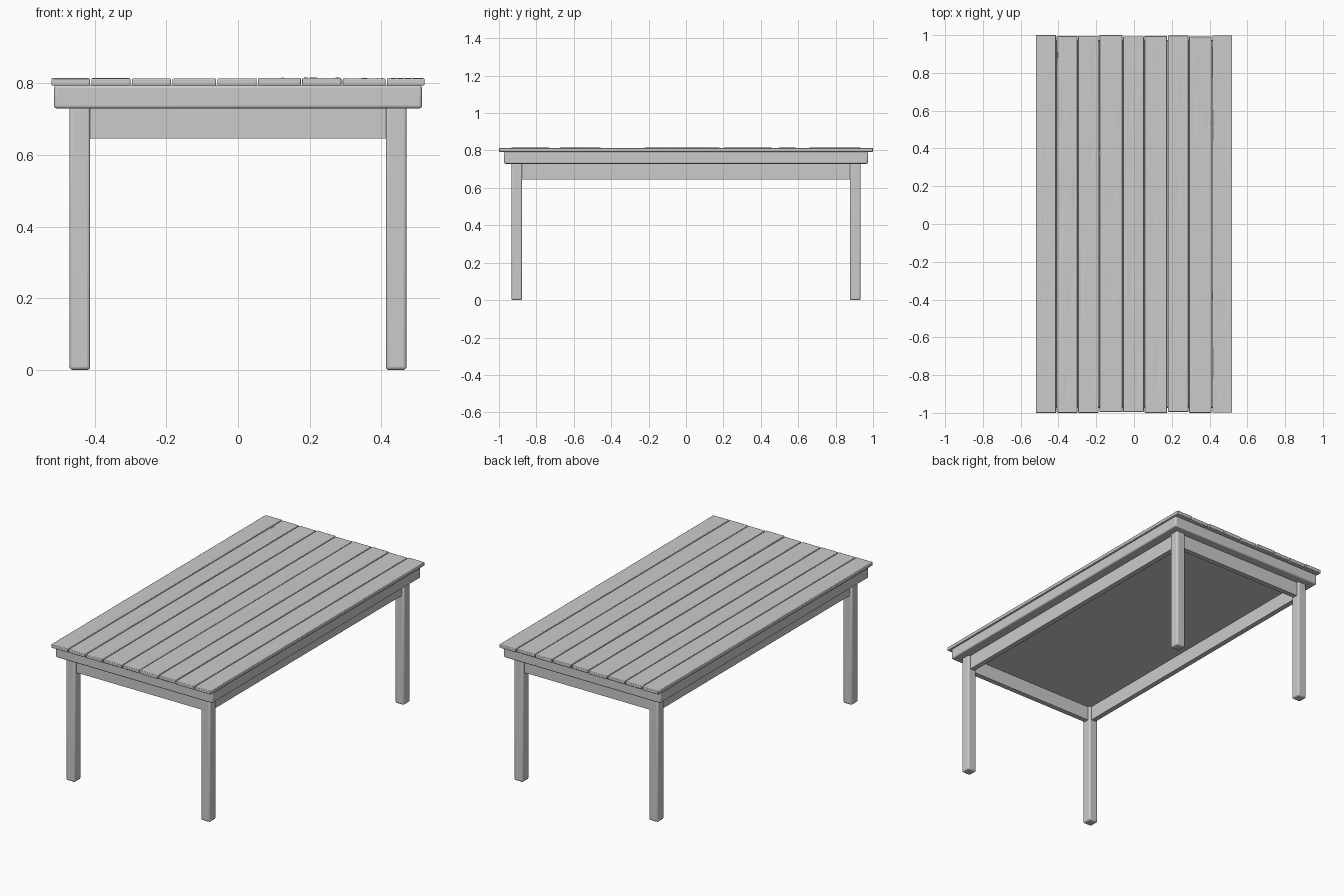
import bpy, bmesh, random
from mathutils import noise, Vector

if "Cube" in bpy.data.objects:
    bpy.data.objects.remove(bpy.data.objects["Cube"])

random.seed(7)


def finish(bm, name, bevel=0.0, segments=2):
    bmesh.ops.recalc_face_normals(bm, faces=bm.faces)
    mesh = bpy.data.meshes.new(name)
    bm.to_mesh(mesh)
    bm.free()
    ob = bpy.data.objects.new(name, mesh)
    bpy.context.collection.objects.link(ob)
    if bevel:
        mod = ob.modifiers.new("soft_edges", 'BEVEL')
        mod.width = bevel
        mod.segments = segments
        mod.limit_method = 'ANGLE'
        mod.angle_limit = 1.0
    bpy.ops.object.select_all(action='DESELECT')
    bpy.context.view_layer.objects.active = ob
    ob.select_set(True)
    bpy.ops.object.shade_smooth_by_angle(angle=0.6)
    return ob


def box(name, lo, hi, bevel=0.0, segments=2):
    bm = bmesh.new()
    bmesh.ops.create_cube(bm, size=1)
    for v in bm.verts:
        v.co = Vector([lo[i] + (v.co[i] + 0.5) * (hi[i] - lo[i]) for i in range(3)])
    return finish(bm, name, bevel, segments)


def plank(name, x0, x1, y0, y1, z0, z1, seed):
    # Worn board: fine grid on top with shallow lengthwise cracks
    bm = bmesh.new()
    bmesh.ops.create_grid(bm, x_segments=16, y_segments=90, size=0.5)
    for v in bm.verts:
        x = x0 + (v.co.x + 0.5) * (x1 - x0)
        y = y0 + (v.co.y + 0.5) * (y1 - y0)
        border = max(abs(v.co.x), abs(v.co.y)) > 0.47
        n = noise.noise(Vector((x * 45, y * 4, seed * 5.3)))
        dip = 0 if border else 0.006 * max(0, n - 0.35) + 0.0006 * n
        v.co = (x, y, z1 - dip)
    rim = [e for e in bm.edges if e.is_boundary]
    new = bmesh.ops.extrude_edge_only(bm, edges=rim)["geom"]
    for v in new:
        if isinstance(v, bmesh.types.BMVert):
            v.co.z = z0
    bottom = [e for e in bm.edges if e.is_boundary]
    bmesh.ops.edgeloop_fill(bm, edges=bottom)
    return finish(bm, name, 0.003, 2)


# Table top boards, running front to back
seams = [-0.522, -0.411, -0.298, -0.185, -0.059, 0.054, 0.177, 0.29, 0.413, 0.522]
for i, (a, b) in enumerate(zip(seams, seams[1:])):
    near = 1 - random.uniform(0, 0.01) * (i not in (0, 5))
    far = 1 - random.uniform(0, 0.008) * (i not in (0, 3))
    plank(f"top_plank_{i + 1}", a + 0.002, b - 0.002, -near, far,
          0.793, 0.8135 + random.uniform(-0.001, 0.001), i + 1)

# Thick slab under the boards
box("top_frame", (-0.513, -0.973, 0.729), (0.513, 0.973, 0.794), 0.008, 3)

# Four square legs with rounded edges, and the rails between them
for sx, side in ((-1, "left"), (1, "right")):
    for sy, end in ((-1, "front"), (1, "back")):
        cx, cy = sx * 0.441, sy * 0.905
        box(f"{end}_{side}_leg", (cx - 0.029, cy - 0.029, 0),
            (cx + 0.029, cy + 0.029, 0.735), 0.009, 3)
    box(f"{side}_rail", (sx * 0.441 - 0.015, -0.885, 0.645),
        (sx * 0.441 + 0.015, 0.885, 0.735))
for sy, end in ((-1, "front"), (1, "back")):
    box(f"{end}_rail", (-0.42, sy * 0.905 - 0.015, 0.645),
        (0.42, sy * 0.905 + 0.015, 0.735))
